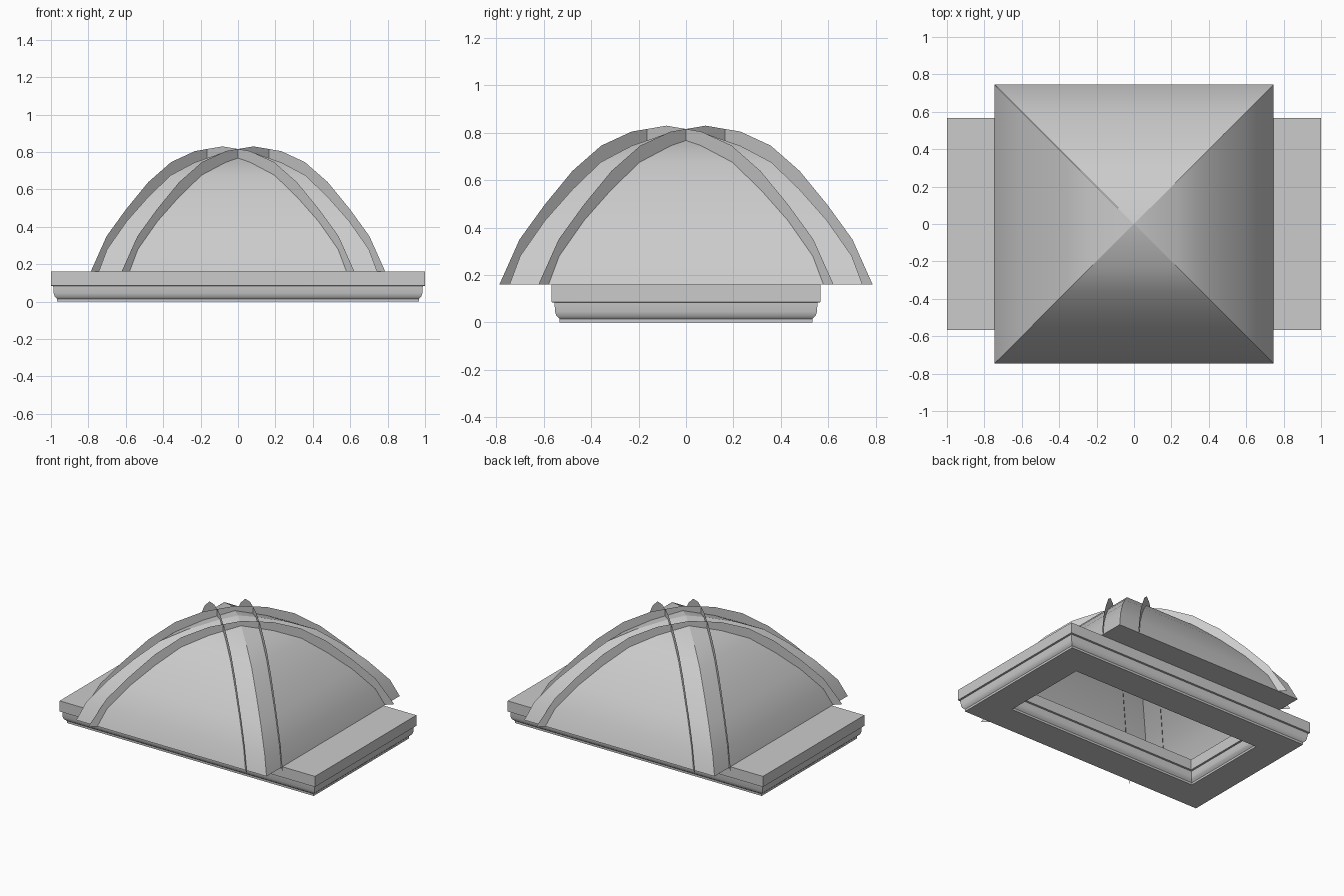
import bpy, math
from mathutils import Matrix, Vector

cube = bpy.data.objects.get("Cube")
if cube:
    bpy.data.objects.remove(cube)

grey = bpy.data.materials.new("light_grey")
grey.use_nodes = True
grey.diffuse_color = (0.6, 0.6, 0.6, 1)
grey.node_tree.nodes["Principled BSDF"].inputs["Base Color"].default_value = (0.6, 0.6, 0.6, 1)


def make(name, verts, faces, angle=30):
    mesh = bpy.data.meshes.new(name)
    mesh.from_pydata(verts, [], faces)
    mesh.materials.append(grey)
    obj = bpy.data.objects.new(name, mesh)
    bpy.context.collection.objects.link(obj)
    bpy.ops.object.select_all(action='DESELECT')
    obj.select_set(True)
    bpy.context.view_layer.objects.active = obj
    bpy.ops.object.shade_smooth_by_angle(angle=math.radians(angle))
    return obj


# Base frame: a moulding profile (inset, height) swept round a rectangle,
# mirrored on the inside of the opening
HX, HY, WIDTH, TOP = 1.0, 0.567, 0.28, 0.16
outer = [(0, TOP), (0, .085), (.012, .083), (.014, .045), (.02, .027), (.033, .015), (.033, 0)]
ring = outer + [(WIDTH - o, z) for o, z in reversed(outer)]
verts = [(sx * (HX - o), sy * (HY - o), z)
         for o, z in ring for sx, sy in ((-1, -1), (1, -1), (1, 1), (-1, 1))]
n = len(ring)
faces = [(i * 4 + j, ((i + 1) % n) * 4 + j, ((i + 1) % n) * 4 + (j + 1) % 4, i * 4 + (j + 1) % 4)
         for i in range(n) for j in range(4)]
# the list runs downwards on the outside, so flip to face outwards
make("base_frame", verts, [f[::-1] for f in faces], 40)

# Canopy: four curved triangular panels (half width, height)
curve = [(.745, TOP), (.70, .28), (.595, .43), (.48, .56), (.36, .676),
         (.23, .745), (.08, .797), (0, .815)]
for k, side in enumerate(("front", "left", "back", "right")):
    rot = Matrix.Rotation(k * math.pi / 2, 4, 'Z')
    verts, faces = [], []
    for d, z in curve[:-1]:
        verts += [rot @ Vector((-d, -d, z)), rot @ Vector((d, -d, z))]
    verts.append(rot @ Vector((0, 0, curve[-1][1])))
    last = len(verts) - 1
    for i in range(0, last - 2, 2):
        faces.append((i, i + 1, i + 3, i + 2))
    faces.append((last - 2, last - 1, last))
    make("canopy_panel_" + side, verts, faces)

# Soffits closing the overhang in front of and behind the base
for name, s in (("front_soffit", -1), ("back_soffit", 1)):
    pts = [(-.745, s * .745, TOP), (.745, s * .745, TOP), (.745, s * .55, TOP), (-.745, s * .55, TOP)]
    make(name, pts, [(0, 1, 2, 3) if s > 0 else (3, 2, 1, 0)])

# Ribs: thin upright arches beside each diagonal (distance from middle, height)
HALF_GAP = .0825
arch = [(.705, TOP), (.62, .35), (.515, .495), (.397, .639), (.275, .746), (.147, .805), (0, .83)]
under = [(.64, TOP), (.60, .27), (.5, .415), (.385, .545), (.265, .66), (.135, .73), (0, .775)]
top_edge = arch + [(-t, z) for t, z in reversed(arch[:-1])]
low_edge = under + [(-t, z) for t, z in reversed(under[:-1])]
m = len(top_edge)
for k in range(4):
    rot = Matrix.Rotation(k * math.pi / 2, 4, 'Z')
    verts = [rot @ Vector((t + HALF_GAP, t - HALF_GAP, z)) for t, z in top_edge + low_edge]
    make("rib_arch_%d" % (k + 1), verts, [(i, i + 1, m + i + 1, m + i) for i in range(m - 1)])
